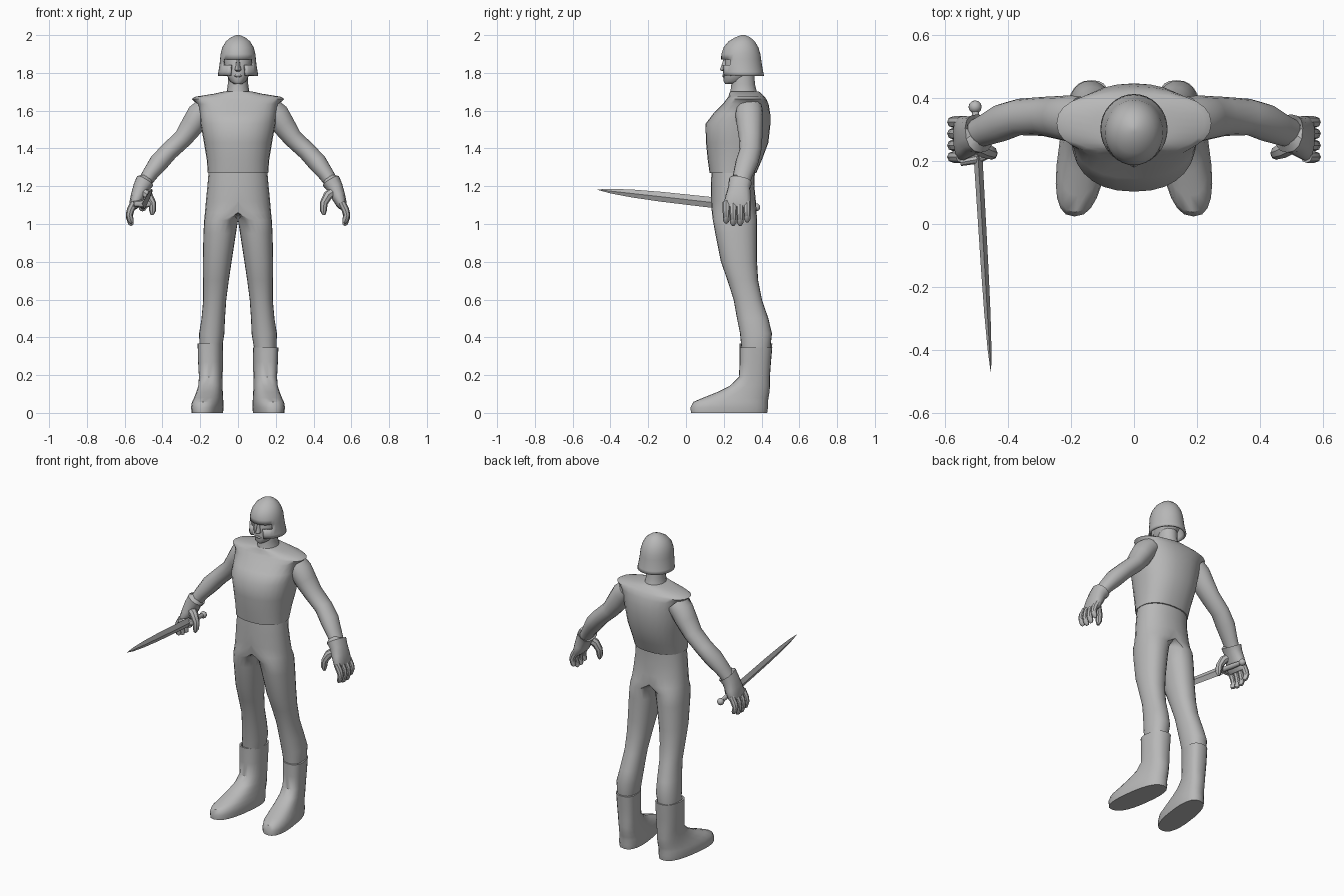
import bpy, bmesh, math
from mathutils import Vector

GREY = bpy.data.materials.new("plain grey")
GREY.diffuse_color = (0.48, 0.48, 0.48, 1)


def finish(name, bm):
    bmesh.ops.recalc_face_normals(bm, faces=bm.faces)
    me = bpy.data.meshes.new(name)
    bm.to_mesh(me)
    bm.free()
    ob = bpy.data.objects.new(name, me)
    bpy.context.collection.objects.link(ob)
    me.materials.append(GREY)
    return ob


def skin(rings, cap_start=True, cap_end=True):
    """Join rings of points with quads."""
    bm = bmesh.new()
    vs = [[bm.verts.new(p) for p in r] for r in rings]
    n = len(vs[0])
    for a, b in zip(vs, vs[1:]):
        for i in range(n):
            j = (i + 1) % n
            bm.faces.new((a[i], a[j], b[j], b[i]))
    if cap_start:
        bm.faces.new(vs[0])
    if cap_end:
        bm.faces.new(vs[-1])
    return bm


def oval(n, power):
    """Unit superellipse, starting at the front (-y)."""
    out = []
    for i in range(n):
        a = 2 * math.pi * i / n
        s, c = math.sin(a), -math.cos(a)
        e = 2 / power
        out.append((math.copysign(abs(s) ** e, s), math.copysign(abs(c) ** e, c)))
    return out


def stack(rows, n=20, power=2.0, side=1, shear=0.0):
    """Horizontal rings; row = (z, centre x, half width, front y, back y)."""
    rings = []
    for z, cx, rx, y0, y1 in rows:
        ring = []
        for u, v in oval(n, power):
            y = (y0 + y1) / 2 + v * (y1 - y0) / 2
            ring.append((side * (cx + rx * u + shear * (0.37 - y)), y, z))
        rings.append(ring)
    return rings


def tube(points, radii, n=10, ref=(0, 1, 0), side=1, power=2.0):
    """Rings square to a path; radii = (across, along ref)."""
    P = [Vector(p) for p in points]
    rings = []
    for i, p in enumerate(P):
        t = (P[min(i + 1, len(P) - 1)] - P[max(i - 1, 0)]).normalized()
        v = Vector(ref)
        v = (v - t * v.dot(t)).normalized()
        u = t.cross(v)
        ring = []
        for a, b in oval(n, power):
            q = p + u * a * radii[i][0] + v * b * radii[i][1]
            ring.append((side * q.x, q.y, q.z))
        rings.append(ring)
    return rings


# Tunic with pointed shoulder caps
finish("tunic", skin(stack([
    (1.27, 0, .160, .125, .372), (1.34, 0, .165, .115, .402),
    (1.43, 0, .180, .106, .436), (1.53, 0, .198, .103, .447),
    (1.585, 0, .203, .145, .446), (1.635, 0, .215, .195, .437),
    (1.662, 0, .246, .215, .425), (1.674, 0, .225, .225, .415),
    (1.69, 0, .125, .228, .400), (1.702, 0, .072, .235, .385)], 28, 2.3)))

# Neck and head
finish("neck", skin(stack([
    (1.66, 0, .075, .225, .39), (1.70, 0, .060, .235, .375),
    (1.74, 0, .054, .240, .365), (1.82, 0, .054, .240, .36)], 16)))
finish("head", skin(stack([
    (1.742, 0, .022, .208, .28), (1.755, 0, .042, .199, .31),
    (1.79, 0, .060, .199, .36), (1.83, 0, .070, .206, .385),
    (1.87, 0, .076, .207, .385), (1.93, 0, .062, .23, .36)], 20)))
finish("nose", skin(stack([
    (1.808, 0, .012, .196, .23), (1.816, 0, .018, .179, .23),
    (1.84, 0, .011, .188, .23), (1.872, 0, .009, .198, .23)], 8)))
finish("lips", skin(stack([
    (1.776, 0, .010, .196, .22), (1.784, 0, .024, .192, .23),
    (1.792, 0, .014, .195, .22)], 10)))

# Helmet shell with a T-shaped face opening
bm = skin(stack([
    (1.785, 0, .107, .190, .413), (1.805, 0, .104, .188, .409),
    (1.842, 0, .098, .186, .402), (1.872, 0, .095, .186, .398),
    (1.90, 0, .092, .187, .394), (1.935, 0, .083, .199, .383),
    (1.967, 0, .064, .225, .364), (1.988, 0, .038, .260, .340),
    (2.0, 0, .010, .292, .312)], 32), cap_start=False)
holes = []
for f in bm.faces:
    c = f.calc_center_median()
    if c.y < .3 and (c.z < 1.842 and abs(c.x) < .035
                     or 1.842 < c.z < 1.872 and abs(c.x) < .078):
        holes.append(f)
bmesh.ops.delete(bm, geom=holes, context='FACES')
helmet = finish("helmet", bm)
sol = helmet.modifiers.new("thickness", 'SOLIDIFY')
sol.thickness, sol.offset = .012, -1

# Trousers: one half, clamped at the middle, then mirrored
rows = [(1.285, 0, .155, .135, .365), (1.20, 0, .162, .132, .362),
        (1.12, 0, .170, .133, .370), (1.06, .035, .140, .137, .374),
        (1.02, .088, .091, .142, .376), (.95, .097, .086, .155, .376),
        (.80, .110, .076, .185, .376), (.70, .117, .068, .220, .382),
        (.60, .123, .061, .252, .402), (.50, .131, .062, .270, .436),
        (.42, .139, .067, .286, .455), (.33, .145, .058, .295, .445)]
rings = [[(max(0, x), y, z) for x, y, z in r] for r in stack(rows, 24, 2.2)]
bm = skin(rings)
bmesh.ops.delete(bm, geom=[f for f in bm.faces if all(v.co.x < 1e-5 for v in f.verts)],
                 context='FACES')
trousers = finish("trousers", bm)
mir = trousers.modifiers.new("mirror", 'MIRROR')
mir.merge_threshold = .002

for s, label in ((1, "left"), (-1, "right")):
    # Boots
    top = .347 if s > 0 else .367
    finish(label + "_boot", skin(stack([
        (top - .03, .146, .052, .300, .440), (top, .146, .056, .292, .448),
        (top, .146, .066, .283, .457), (.27, .145, .064, .284, .450),
        (.19, .143, .061, .280, .444), (.145, .142, .062, .235, .445),
        (.11, .142, .066, .165, .442), (.08, .142, .071, .090, .437),
        (.058, .143, .076, .038, .433), (.03, .144, .079, .024, .434),
        (.0, .144, .076, .026, .430)], 22, 2.5, s, .13)))
    # Bare arms
    finish(label + "_arm", skin(tube(
        [(.17, .335, 1.615), (.205, .335, 1.580), (.240, .338, 1.525),
         (.290, .342, 1.455), (.365, .340, 1.385), (.420, .322, 1.325),
         (.465, .302, 1.265), (.505, .286, 1.205)],
        [(.060, .070), (.067, .074), (.063, .069), (.052, .062),
         (.050, .058), (.052, .060), (.042, .052), (.036, .045)], 14, side=s)))
    # Glove cuff and palm
    finish(label + "_glove", skin(tube(
        [(.492, .290, 1.228), (.493, .288, 1.226), (.512, .282, 1.195),
         (.530, .277, 1.150), (.548, .272, 1.105), (.556, .270, 1.085)],
        [(.036, .045), (.050, .062), (.044, .058), (.038, .066),
         (.029, .072), (.018, .064)], 14, side=s, power=2.4)))
    # Fingers curling down, thumb towards the body
    for k in range(4):
        y = .213 + .037 * k
        low = (.012, 0, .0, .018)[k]
        finish(f"{label}_finger_{k + 1}", skin(tube(
            [(.548, y, 1.115), (.569, y, 1.075), (.576, y, 1.035 + low),
             (.567, y, 1.003 + low), (.560, y, .993 + low)],
            [(.020, .019), (.020, .019), (.018, .018), (.015, .016), (.007, .008)],
            8, side=s)))
    finish(label + "_thumb", skin(tube(
        [(.510, .255, 1.175), (.475, .235, 1.150), (.454, .226, 1.110),
         (.452, .222, 1.070), (.456, .220, 1.048)],
        [(.026, .028), (.025, .026), (.021, .021), (.018, .018), (.008, .009)],
        8, side=s)))

# Sword in the right hand
A, B = Vector((-.505, .372, 1.088)), Vector((-.455, -.468, 1.182))
along = lambda f: A.lerp(B, f)
UP = (0, 0, 1)
finish("sword_blade", skin(tube(
    [along(f) for f in (.19, .6, .78, .92, 1)],
    [(.014, .029), (.012, .026), (.010, .021), (.006, .012), (.001, .001)], 4, UP)))
finish("sword_grip", skin(tube([along(0), along(.1), along(.2)],
                               [(.011, .012), (.015, .016), (.013, .014)], 10, UP)))
finish("sword_guard", skin(tube(
    [(-.552, .195, 1.107), (-.50, .205, 1.107), (-.448, .226, 1.107)],
    [(.011, .014), (.014, .022), (.011, .014)], 8, UP)))
bm = bmesh.new()
bmesh.ops.create_uvsphere(bm, u_segments=12, v_segments=8, radius=.021)
bmesh.ops.translate(bm, verts=bm.verts, vec=A)
finish("sword_pommel", bm)

# Smooth shading with sharp rims kept
for ob in bpy.context.scene.objects:
    ob.select_set(True)
    bpy.context.view_layer.objects.active = ob
bpy.ops.object.shade_smooth_by_angle(angle=math.radians(40))
